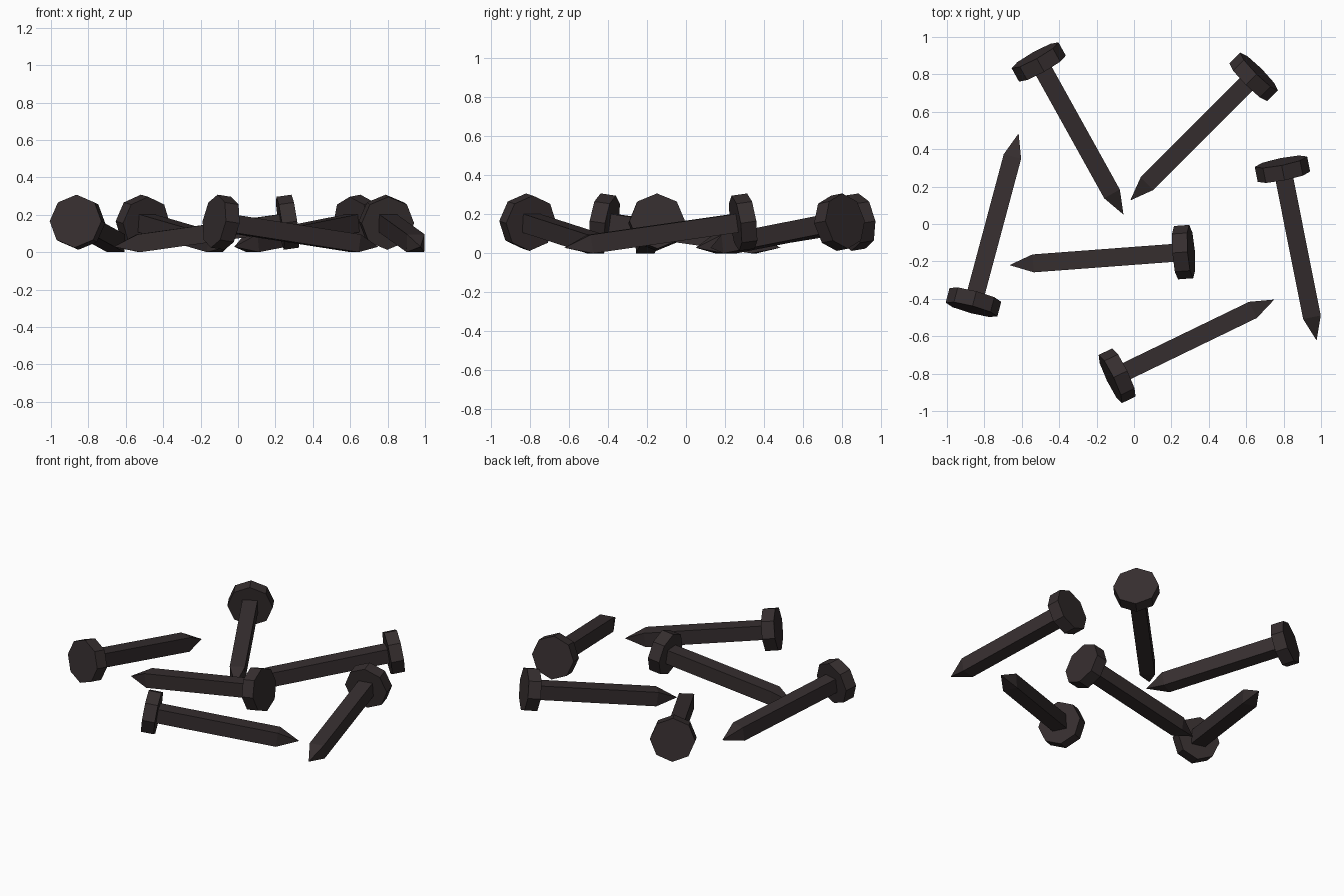
import bpy, bmesh, math
from mathutils import Matrix, Vector

if "Cube" in bpy.data.objects:
    bpy.data.objects.remove(bpy.data.objects["Cube"])

TILT = math.radians(8)      # nails lean from the head rim down to the point
LENGTH = 0.943              # point to middle of head
POINT = 0.135               # length of the pointed end
HALF = 0.048                # half width of the square shaft
HEAD_R, HEAD_T = 0.143, 0.082

iron = bpy.data.materials.new("dark_iron")
iron.diffuse_color = (0.036, 0.027, 0.028, 1)
iron.use_nodes = True
iron.node_tree.nodes["Principled BSDF"].inputs["Base Color"].default_value = iron.diffuse_color


def make_mesh(name, build):
    bm = bmesh.new()
    build(bm)
    bmesh.ops.recalc_face_normals(bm, faces=bm.faces)
    me = bpy.data.meshes.new(name)
    bm.to_mesh(me)
    bm.free()
    me.materials.append(iron)
    return me


# Local frame: point of the nail at the origin, head along +X
def shaft(bm):
    rings = []
    for x in (POINT, LENGTH):
        rings.append([bm.verts.new((x, y * HALF, z * HALF))
                      for y, z in ((-1, -1), (1, -1), (1, 1), (-1, 1))])
    tip = bm.verts.new((0, 0, 0))
    a, b = rings
    for i in range(4):
        j = (i + 1) % 4
        bm.faces.new((a[i], a[j], b[j], b[i]))
        bm.faces.new((tip, a[j], a[i]))
    bm.faces.new(b)


def head(bm):
    m = Matrix.Translation((LENGTH, 0, 0)) @ Matrix.Rotation(math.pi / 2, 4, 'Y')
    bmesh.ops.create_cone(bm, cap_ends=True, segments=8, radius1=HEAD_R,
                          radius2=HEAD_R, depth=HEAD_T, matrix=m)


parts = {"nail_shaft": make_mesh("nail_shaft", shaft),
         "nail_head": make_mesh("nail_head", head)}

# Scattered nails: (point x, y), (head x, y)
nails = [((-0.617, 0.484), (-0.858, -0.417)),
         ((-0.056, 0.050), (-0.508, 0.864)),
         ((-0.020, 0.126), (0.639, 0.786)),
         ((0.976, -0.623), (0.794, 0.291)),
         ((-0.666, -0.220), (0.270, -0.150)),
         ((0.750, -0.404), (-0.094, -0.813))]

# Height that puts the lower shaft edge on the ground
tip_z = HALF * math.cos(TILT) - POINT * math.sin(TILT)
for n, (p, h) in enumerate(nails, 1):
    d = Vector(h) - Vector(p)
    yaw = math.atan2(d.y, d.x)
    m = (Matrix.Translation((p[0], p[1], tip_z))
         @ Matrix.Rotation(yaw, 4, 'Z') @ Matrix.Rotation(-TILT, 4, 'Y'))
    for name, me in parts.items():
        ob = bpy.data.objects.new(f"{name}_{n}", me)
        ob.matrix_world = m
        bpy.context.collection.objects.link(ob)
